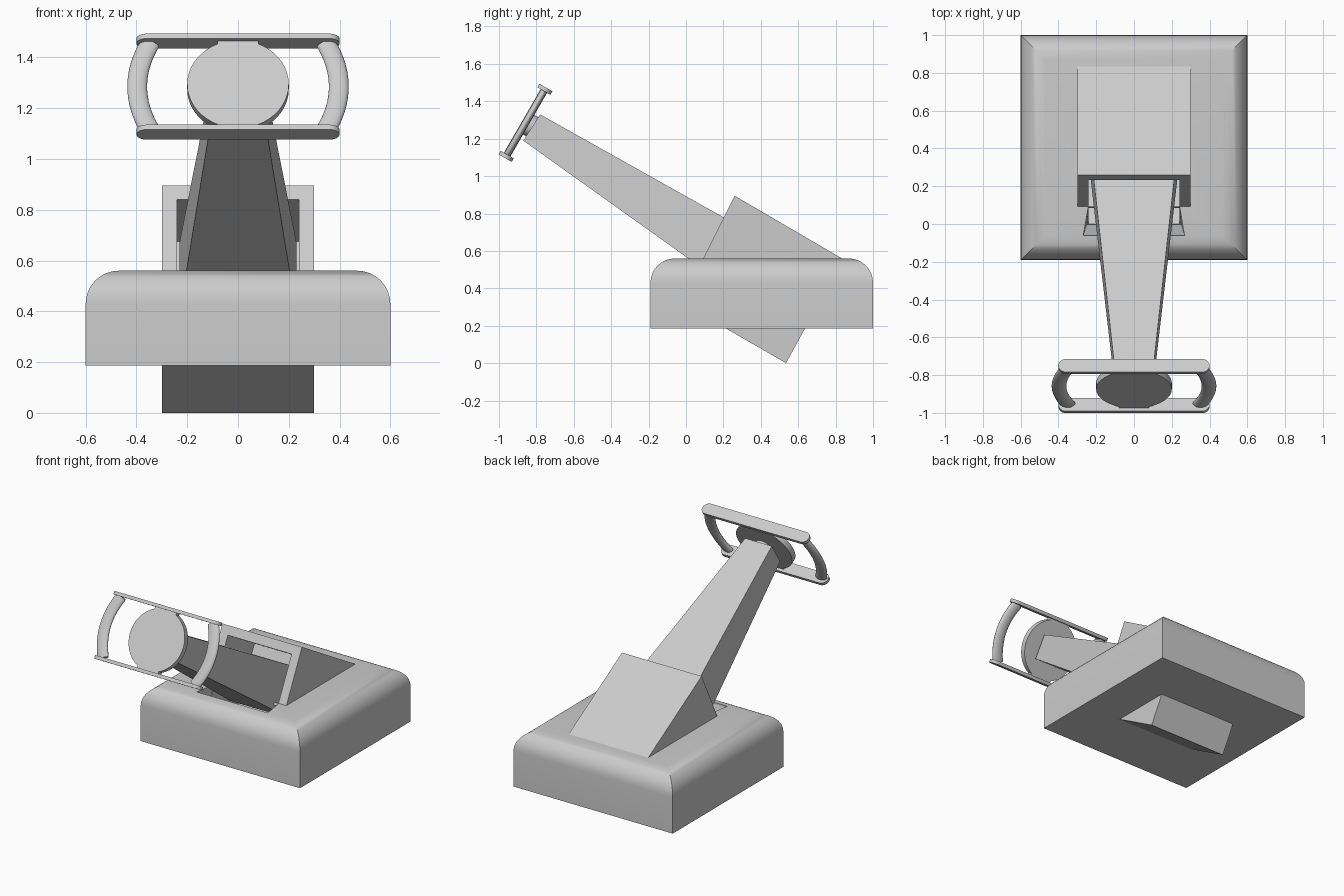
import bpy, bmesh, math
from mathutils import Vector

if "Cube" in bpy.data.objects:
    bpy.data.objects.remove(bpy.data.objects["Cube"])

# Tilted frame: U runs down along the arm, V is perpendicular to it
U = Vector((0, math.cos(math.radians(30)), -0.5))
V = Vector((0, 0.5, math.cos(math.radians(30))))
X = Vector((1, 0, 0))
CENTRE = Vector((0, -0.858, 1.285))


def tilt(x, u, v):
    return CENTRE + X * x + U * u + V * v


def loft(name, rings, smooth=False, angle=35):
    """Join equal-length rings of points and cap both ends."""
    bm = bmesh.new()
    vs = [[bm.verts.new(p) for p in r] for r in rings]
    n = len(vs[0])
    for a, b in zip(vs, vs[1:]):
        for i in range(n):
            j = (i + 1) % n
            bm.faces.new((a[i], a[j], b[j], b[i]))
    bm.faces.new(vs[0][::-1])
    bm.faces.new(vs[-1])
    bmesh.ops.recalc_face_normals(bm, faces=bm.faces)
    me = bpy.data.meshes.new(name)
    bm.to_mesh(me)
    bm.free()
    ob = bpy.data.objects.new(name, me)
    bpy.context.collection.objects.link(ob)
    if smooth:
        bpy.ops.object.select_all(action='DESELECT')
        bpy.context.view_layer.objects.active = ob
        ob.select_set(True)
        bpy.ops.object.shade_smooth_by_angle(angle=math.radians(angle))
    return ob


def prism(name, profile, halves):
    """Side profile (y, z) extruded to +-half width, one width per point."""
    return loft(name, [[(s * w, y, z) for (y, z), w in zip(profile, halves)]
                       for s in (-1, 1)])


def cut(ob, cutter):
    cutter.hide_render = True
    m = ob.modifiers.new("cut", 'BOOLEAN')
    m.operation = 'DIFFERENCE'
    m.solver = 'EXACT'
    m.object = cutter
    bpy.context.view_layer.objects.active = ob
    bpy.ops.object.modifier_apply(modifier=m.name)
    bpy.data.objects.remove(cutter)


# Base slab with rounded, mitred top edges
R, STEPS = 0.13, 8
levels = [(0, 0.186)]
for i in range(STEPS + 1):
    a = math.pi / 2 * i / STEPS
    levels.append((R * (1 - math.cos(a)), 0.56 - R + R * math.sin(a)))
base = loft("base", [[(-0.6 + d, -0.19 + d, z), (0.6 - d, -0.19 + d, z),
                      (0.6 - d, 1 - d, z), (-0.6 + d, 1 - d, z)]
                     for d, z in levels], True)

# Tilted housing with an open front cavity
housing = prism("housing", [(0.26, 0.895), (0.839, 0.557), (0.535, 0.0),
                            (-0.026, 0.324)], [0.3] * 4)
cut(housing, prism("cavity_cutter", [(0.147, 0.891), (0.52, 0.675),
                                     (0.286, 0.21), (-0.087, 0.427)], [0.24] * 4))

# Clear the base inside the housing, plus a flared notch in front of it
cut(base, prism("inner_cutter", [(0.247, 0.868), (0.545, 0.695),
                                 (0.28, 0.19), (-0.013, 0.35)], [0.27] * 4))
cut(base, prism("notch_cutter", [(-0.06, 0.6), (-0.06, 0.55), (0.0, 0.36),
                                 (0.11, 0.6)], [0.268, 0.268, 0.25, 0.24]))

# Tapered arm
prism("arm", [(-0.78, 1.33), (0.4, 0.668), (0.25, 0.39), (-0.87, 1.19)],
      [0.1, 0.231, 0.231, 0.1])


def circle(r, u, n=48):
    return [tilt(r * math.cos(2 * math.pi * k / n), u,
                 r * math.sin(2 * math.pi * k / n)) for k in range(n)]


# Disc and hub joining it to the arm
loft("disc", [circle(0.2, -0.02), circle(0.2, 0.02)], True)
loft("hub", [circle(0.06, 0.015, 24), circle(0.06, 0.075, 24)], True)

# Upper and lower rails with rounded ends, and tabs joining them to the disc
for label, s in (("upper", 1), ("lower", -1)):
    outline = []
    for side in (1, -1):
        for k in range(13):
            a = -math.pi / 2 + math.pi * k / 12
            outline.append((side * (0.36 + 0.04 * math.cos(a)),
                            side * 0.04 * math.sin(a)))
    loft(label + "_rail", [[tilt(x, u, s * v) for x, u in outline]
                           for v in (0.196, 0.218)], True)
    loft(label + "_tab", [[tilt(x, u, s * v) for x, u in
                           ((-0.08, -0.02), (0.08, -0.02), (0.08, 0.02), (-0.08, 0.02))]
                          for v in (0.17, 0.2)])

# Bowed side grips with a flattened section
for label, s in (("left", -1), ("right", 1)):
    rings = []
    for k in range(17):
        t = -1 + k / 8
        x, v = 0.397 - 0.052 * t * t, 0.2 * t
        nv = 0.52 * t
        ring = []
        for j in range(16):
            a = 2 * math.pi * j / 16
            c = 0.039 * math.cos(a) / math.hypot(1, nv)
            vv = max(-0.205, min(0.205, v + c * nv))
            ring.append(tilt(s * (x + c), 0.018 * math.sin(a), vv))
        rings.append(ring)
    loft(label + "_grip", rings, True, 60)
